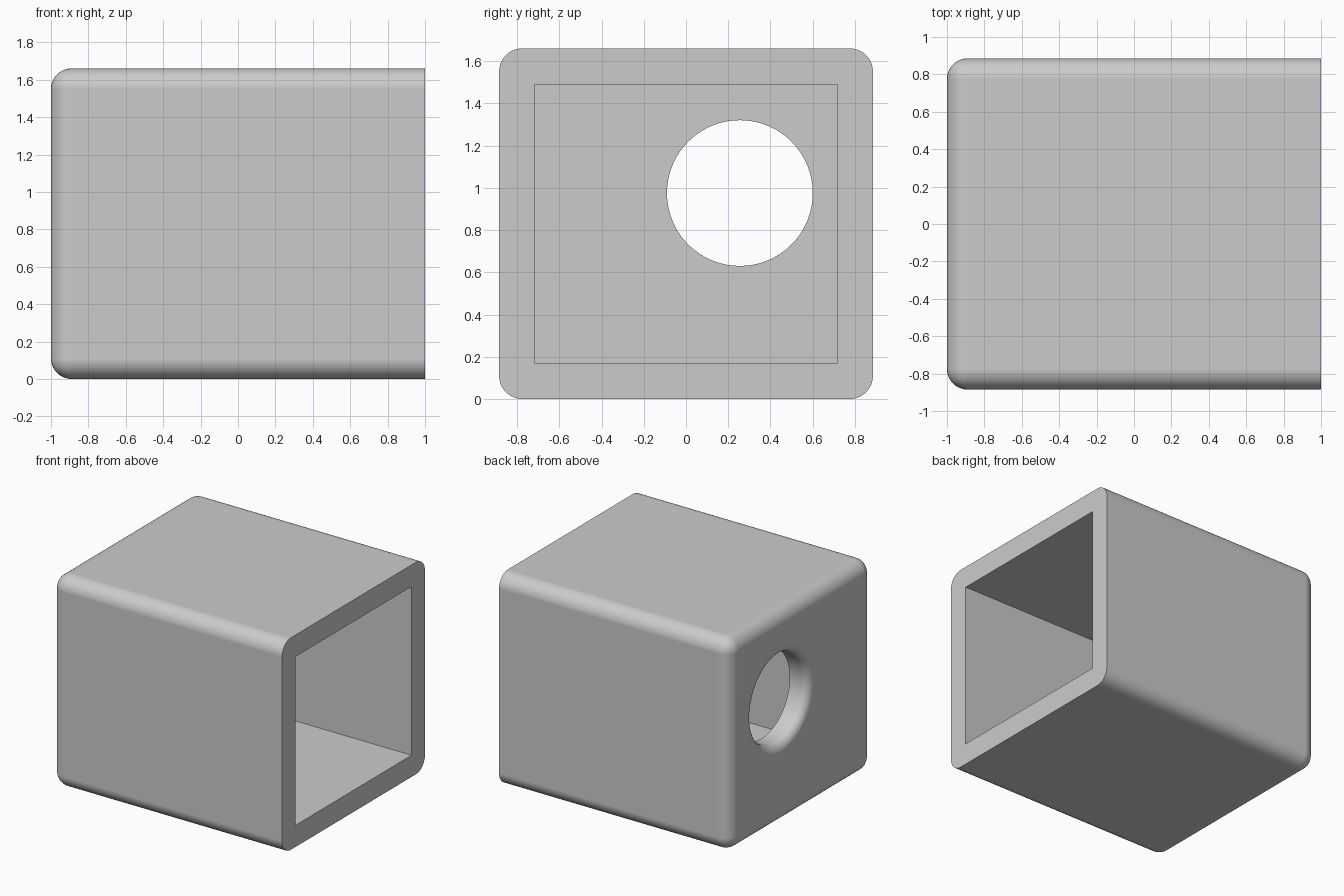
import bpy, bmesh
from math import sin, cos, pi
from mathutils import Vector, Matrix

default = bpy.data.objects.get("Cube")
if default:
    bpy.data.objects.remove(default, do_unlink=True)

WALL = 0.165      # closed end thickness
ROUND = 0.11      # outer edge radius
HOLE_R = 0.345
LIP = 0.07        # rounded lip on the outside of the hole

grey = bpy.data.materials.new("plain grey")
grey.use_nodes = True
colour = (0.6, 0.6, 0.6, 1)
grey.diffuse_color = colour
grey.node_tree.nodes["Principled BSDF"].inputs["Base Color"].default_value = colour


def make_object(name, bm):
    bmesh.ops.recalc_face_normals(bm, faces=bm.faces[:])
    mesh = bpy.data.meshes.new(name)
    bm.to_mesh(mesh)
    bm.free()
    mesh.materials.append(grey)
    obj = bpy.data.objects.new(name, mesh)
    bpy.context.collection.objects.link(obj)
    return obj


def box(low, high):
    low, high = Vector(low), Vector(high)
    bm = bmesh.new()
    bmesh.ops.create_cube(bm, size=1)
    bmesh.ops.scale(bm, vec=high - low, verts=bm.verts)
    bmesh.ops.translate(bm, vec=(low + high) / 2, verts=bm.verts)
    return bm


# Outer block: every edge rounded except the rim of the open end
bm = box((-1, -0.885, 0), (1, 0.885, 1.66))
edges = [e for e in bm.edges if min(v.co.x for v in e.verts) < 0]
bmesh.ops.bevel(bm, geom=edges, offset=ROUND, segments=10, profile=0.5,
                affect='EDGES', clamp_overlap=True)
housing = make_object("housing", bm)

# Cavity cutter, open towards +x
cavity = make_object("cavity_cutter",
                     box((-1 + WALL, -0.718, 0.17), (1.2, 0.718, 1.49)))

# Hole cutter: straight bore that flares into a rounded lip, spun about x
profile = [(-0.7, 0), (-0.7, HOLE_R)]
for i in range(9):
    a = i / 8 * pi / 2
    profile.append((-1 + LIP - LIP * sin(a), HOLE_R + LIP - LIP * cos(a)))
profile += [(-1.1, HOLE_R + LIP), (-1.1, 0)]
bm = bmesh.new()
verts = [bm.verts.new((x, 0, r)) for x, r in profile]
path = [bm.edges.new(pair) for pair in zip(verts, verts[1:])]
bmesh.ops.spin(bm, geom=verts + path, cent=(0, 0, 0), axis=(1, 0, 0),
               angle=2 * pi, steps=72)
bmesh.ops.remove_doubles(bm, verts=bm.verts, dist=0.0005)
bmesh.ops.transform(bm, matrix=Matrix.Translation((0, 0.255, 0.975)), verts=bm.verts)
hole = make_object("hole_cutter", bm)

# Cut both openings, then drop the cutters
bpy.context.view_layer.objects.active = housing
housing.select_set(True)
for cutter in (cavity, hole):
    cutter.hide_render = True
    mod = housing.modifiers.new("cut", 'BOOLEAN')
    mod.operation = 'DIFFERENCE'
    mod.solver = 'EXACT'
    mod.object = cutter
    bpy.ops.object.modifier_apply(modifier=mod.name)
    bpy.data.objects.remove(cutter, do_unlink=True)

# Smooth rounds, crisp rims, flat walls
for obj in bpy.context.selected_objects:
    obj.select_set(obj == housing)
bpy.ops.object.shade_smooth_by_angle(angle=pi / 6)
weighted = housing.modifiers.new("flat walls", 'WEIGHTED_NORMAL')
weighted.keep_sharp = True
